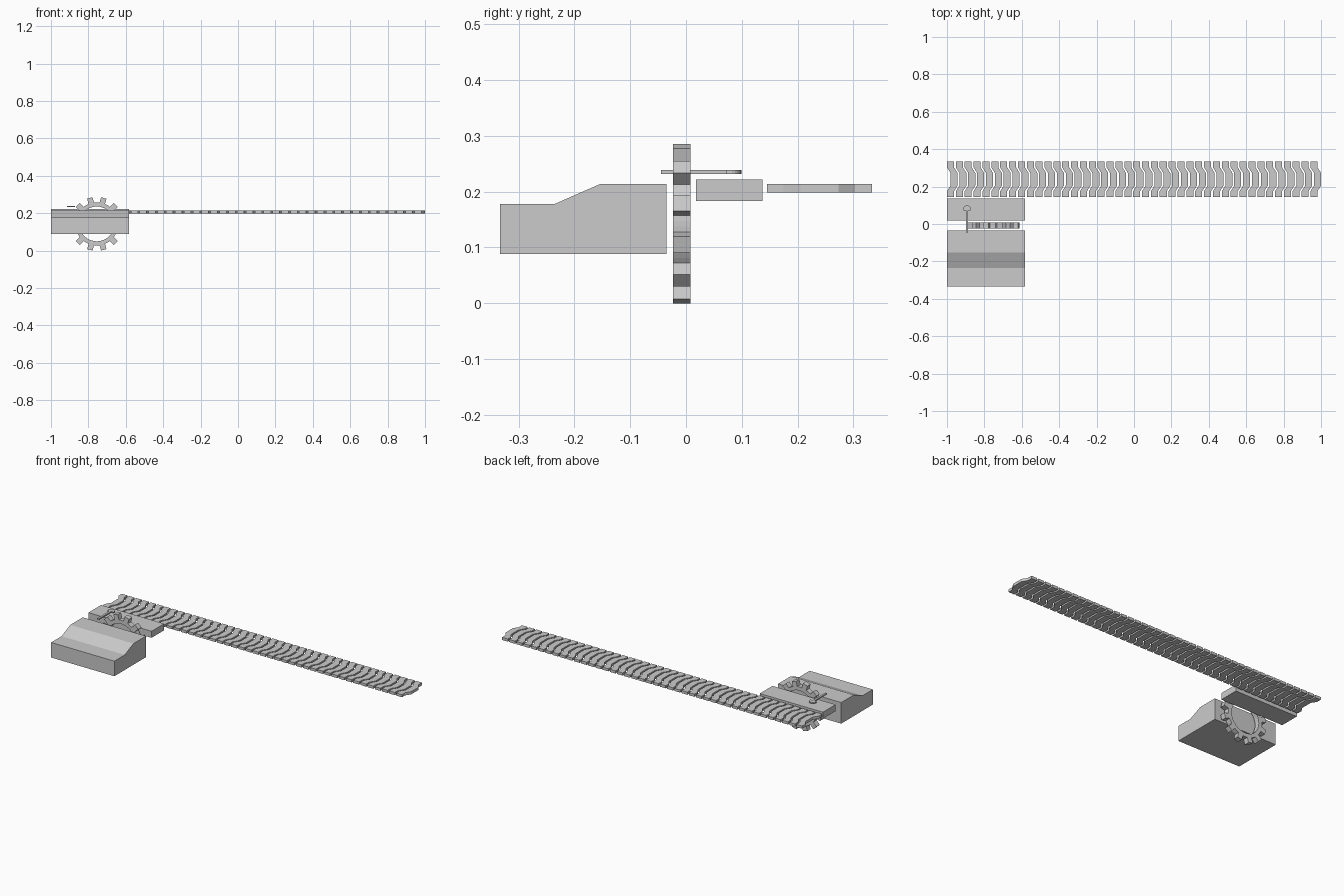
import bpy, bmesh, math
from mathutils import Vector

if "Cube" in bpy.data.objects:
    bpy.data.objects.remove(bpy.data.objects["Cube"])

grey = bpy.data.materials.new("plain_grey")
grey.diffuse_color = (0.6, 0.6, 0.6, 1)
grey.use_nodes = True
grey.node_tree.nodes["Principled BSDF"].inputs["Base Color"].default_value = grey.diffuse_color


def finish(name, bm):
    bmesh.ops.recalc_face_normals(bm, faces=bm.faces)
    mesh = bpy.data.meshes.new(name)
    bm.to_mesh(mesh)
    bm.free()
    mesh.materials.append(grey)
    obj = bpy.data.objects.new(name, mesh)
    bpy.context.collection.objects.link(obj)
    return obj


def prism(name, points, offset):
    """Extrude a closed planar outline along an offset vector."""
    bm = bmesh.new()
    face = bm.faces.new([bm.verts.new(p) for p in points])
    ext = bmesh.ops.extrude_face_region(bm, geom=[face])
    verts = [g for g in ext["geom"] if isinstance(g, bmesh.types.BMVert)]
    bmesh.ops.translate(bm, verts=verts, vec=Vector(offset))
    return finish(name, bm)


# Motor-side block with a sloped front, and the plain block behind the sprocket
X0, LENGTH = -1.0, 0.417
sloped = [(-0.333, 0.088), (-0.035, 0.088), (-0.035, 0.214),
          (-0.153, 0.214), (-0.235, 0.178), (-0.333, 0.178)]
prism("sloped_block", [(X0, y, z) for y, z in sloped], (LENGTH, 0, 0))
bar = [(0.018, 0.183), (0.137, 0.183), (0.137, 0.222), (0.018, 0.222)]
prism("guide_block", [(X0, y, z) for y, z in bar], (LENGTH, 0, 0))

# Toothed ring: straight-sided teeth, round root and round hole
CX, CZ, TEETH = -0.755, 0.1425, 12
ROOT, TIP, HALF, HOLE = 0.115, 0.1435, 0.015, 0.093
STEP = 2 * math.pi / TEETH
half_angle = math.asin(HALF / ROOT)
outline = []
for i in range(TEETH):
    a = (i + 0.5) * STEP
    c, s = math.cos(a), math.sin(a)
    for r, t in ((ROOT * math.cos(half_angle), -HALF), (TIP, -HALF),
                 (TIP, HALF), (ROOT * math.cos(half_angle), HALF)):
        outline.append(Vector((r * c - t * s, r * s + t * c)))
    for k in (1, 2):
        b = a + half_angle + (STEP - 2 * half_angle) * k / 3
        outline.append(Vector((ROOT * math.cos(b), ROOT * math.sin(b))))
bm = bmesh.new()
loops = []
for y, hole in ((-0.023, False), (0.008, False), (0.008, True), (-0.023, True)):
    pts = [p.normalized() * HOLE if hole else p for p in outline]
    loops.append([bm.verts.new((CX + p.x, y, CZ + p.y)) for p in pts])
n = len(outline)
for j in range(4):
    a, b = loops[j], loops[(j + 1) % 4]
    for i in range(n):
        k = (i + 1) % n
        bm.faces.new((a[i], a[k], b[k], b[i]))
finish("sprocket_ring", bm)

# Flat pin with a domed head, lying above the sprocket
PX = -0.893
pin = [(-0.006, 0.072), (-0.006, -0.045), (0.006, -0.045), (0.006, 0.072)]
head = [(0.021 * math.cos(t), 0.08 + 0.019 * math.sin(t))
        for t in [math.radians(-25 + 230 * i / 14) for i in range(15)]]
prism("flat_pin", [(PX + x, y, 0.232) for x, y in pin + head], (0, 0, 0.007))

# Conveyor chain: repeated slats with a bowed middle
SLATS, PITCH, WIDTH, BOW, MID = 42, 0.0474, 0.0375, 0.019, 0.239
edge = [(-0.094, 0), (-0.064, 0), (-0.034, BOW),
        (0.034, BOW), (0.064, 0), (0.094, 0)]
for i in range(SLATS):
    x = -1 + i * PITCH
    pts = [(x + dx, MID + dy, 0.198) for dy, dx in edge]
    pts += [(x + WIDTH + dx, MID + dy, 0.198) for dy, dx in reversed(edge)]
    prism(f"chain_slat_{i + 1:02d}", pts, (0, 0, 0.016))
